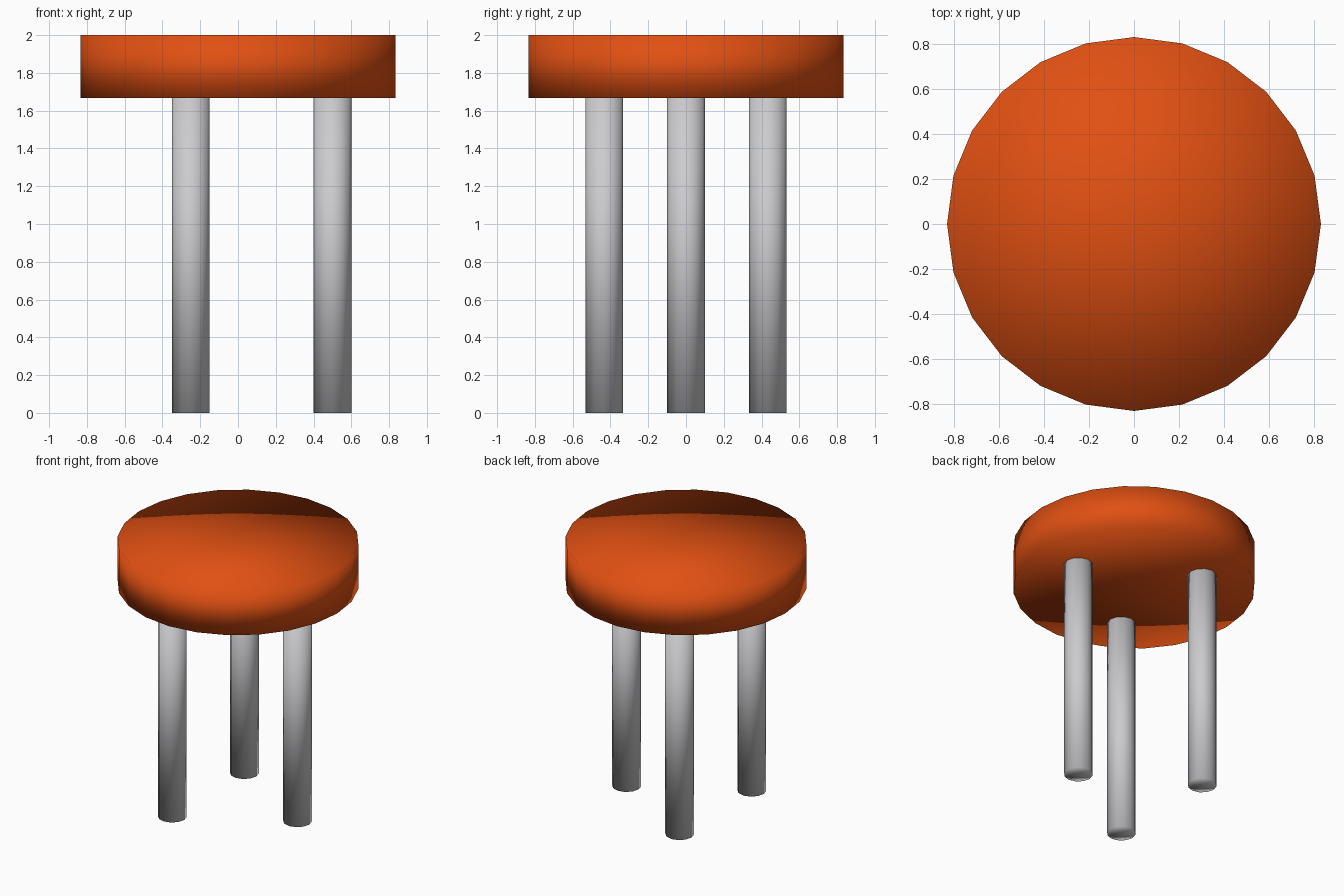
import bpy
from math import cos, sin, tau

cube = bpy.data.objects.get("Cube")
if cube:
    bpy.data.objects.remove(cube, do_unlink=True)


def make_material(name, color):
    mat = bpy.data.materials.new(name)
    mat.use_nodes = True
    mat.diffuse_color = color
    mat.node_tree.nodes["Principled BSDF"].inputs["Base Color"].default_value = color
    return mat


def make_cylinder(name, sides, radius, bottom, top, x, y, mat):
    bpy.ops.mesh.primitive_cylinder_add(
        vertices=sides, radius=radius, depth=top - bottom,
        end_fill_type='TRIFAN', location=(x, y, (bottom + top) / 2))
    obj = bpy.context.object
    obj.name = name
    obj.data.materials.append(mat)
    # Fully smooth, including the rims, for a soft cushioned look
    bpy.ops.object.shade_smooth()
    return obj


orange = make_material("orange seat", (0.75, 0.08, 0.006, 1))
grey = make_material("grey metal", (0.6, 0.6, 0.62, 1))

SEAT_BOTTOM, HEIGHT = 1.667, 2.0
LEG_RING = 0.5

# Round seat
make_cylinder("seat", 24, 0.833, SEAT_BOTTOM, HEIGHT, 0, 0, orange)

# Three legs evenly spaced on a ring
for i, name in enumerate(("left_leg", "back_right_leg", "front_right_leg")):
    angle = i * tau / 3
    make_cylinder(name, 12, 0.1, 0, SEAT_BOTTOM,
                  LEG_RING * cos(angle), LEG_RING * sin(angle), grey)
